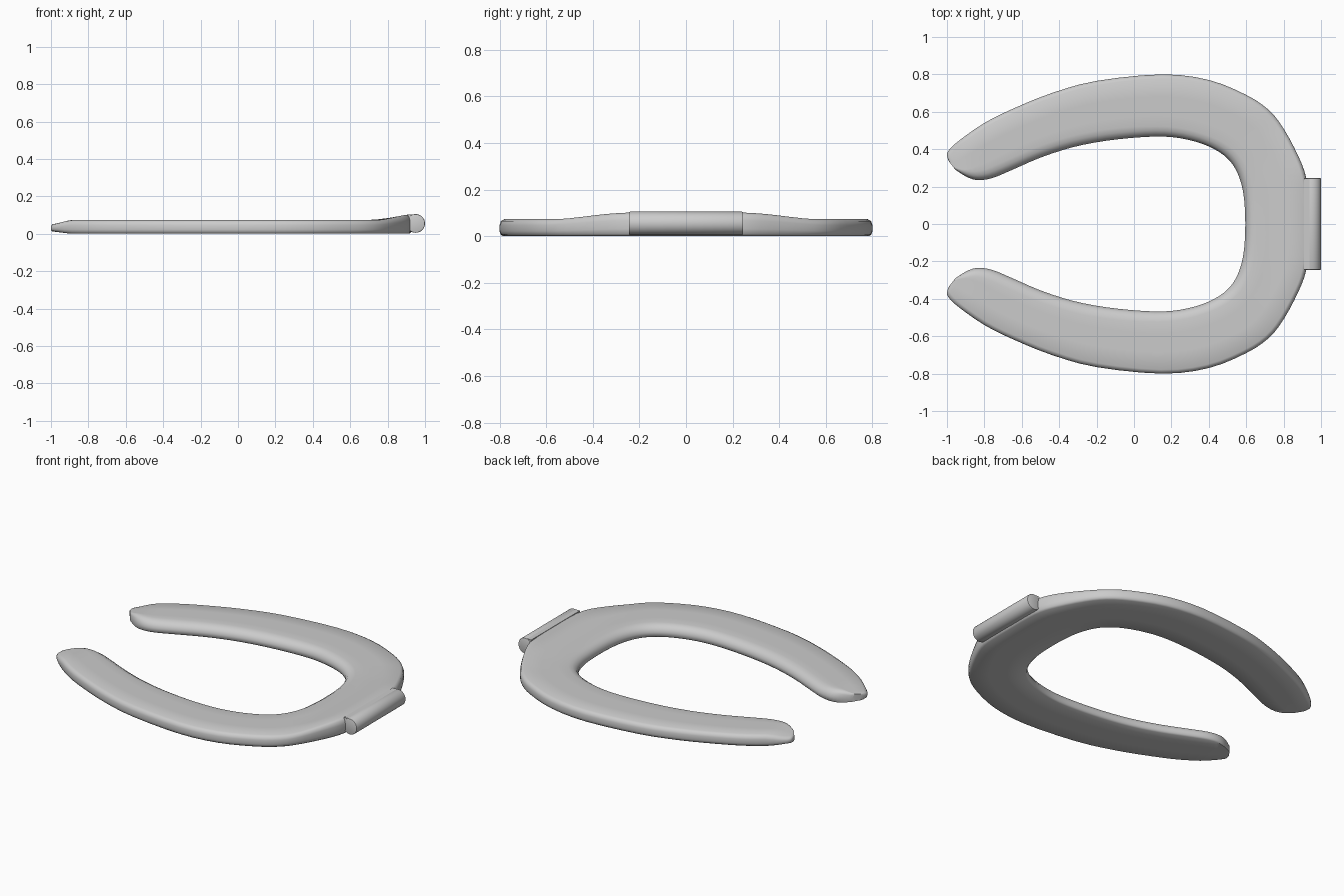
import bpy, bmesh, math
from mathutils import Vector

if "Cube" in bpy.data.objects:
    bpy.data.objects.remove(bpy.data.objects["Cube"], do_unlink=True)

# Single plastic colour
plastic = bpy.data.materials.new("grey plastic")
plastic.use_nodes = True
grey = (0.6, 0.6, 0.6, 1)
plastic.diffuse_color = grey
plastic.node_tree.nodes["Principled BSDF"].inputs["Base Color"].default_value = grey


def finish(name, bm, angle):
    """Turn a bmesh into a smooth shaded object."""
    bmesh.ops.recalc_face_normals(bm, faces=bm.faces)
    mesh = bpy.data.meshes.new(name)
    bm.to_mesh(mesh)
    bm.free()
    mesh.materials.append(plastic)
    obj = bpy.data.objects.new(name, mesh)
    bpy.context.collection.objects.link(obj)
    bpy.ops.object.select_all(action='DESELECT')
    obj.select_set(True)
    bpy.context.view_layer.objects.active = obj
    bpy.ops.object.shade_smooth_by_angle(angle=math.radians(angle))
    return obj


def smoothstep(low, high, value):
    t = min(max((value - low) / (high - low), 0), 1)
    return t * t * (3 - 2 * t)


def spline(points, steps):
    """Catmull-Rom curve through the points."""
    out = []
    for i in range(len(points) - 1):
        a, b, c, d = (points[min(max(i + k, 0), len(points) - 1)] for k in (-1, 0, 1, 2))
        for s in range(steps):
            t = s / steps
            out.append(0.5 * (2 * b + (c - a) * t + (2 * a - 5 * b + 4 * c - d) * t ** 2
                              + (3 * b - a - 3 * c + d) * t ** 3))
    return out + [points[-1]]


# Outer and inner rim of one arm, from the hinge centre to the tip
outer_half = [(.93, 0), (.93, .13), (.92, .25), (.88, .36), (.8, .51), (.72, .61), (.6, .69),
              (.4, .77), (.15, .8), (-.2, .765), (-.44, .7), (-.65, .615), (-.8, .54),
              (-.93, .45), (-.985, .4), (-1, .37), (-.99, .335)]
inner_half = [(.595, 0), (.59, .12), (.575, .21), (.545, .29), (.5, .35), (.43, .4), (.33, .44),
              (.2, .465), (.05, .465), (-.15, .445), (-.33, .41), (-.5, .355), (-.65, .29),
              (-.76, .245), (-.84, .235), (-.9, .255), (-.955, .29)]


def rim(half):
    points = [Vector(p) for p in half]
    mirrored = [Vector((p.x, -p.y)) for p in points[:0:-1]]
    return spline(mirrored + points, 3)


# Cross-section: inset from outer edge, or from inner edge, and height share
outer_edge = [(.015, 0), (.004, .1), (0, .3), (0, .65), (.006, .88), (.022, 1)]
inner_edge = [(.06, 1), (.035, .93), (.014, .76), (0, .45), (.003, .12), (.012, 0)]
middle = (.35, .65)


def section(outer, inner):
    width = (inner - outer).length
    across = (inner - outer).normalized()
    fit = min(1, width / .2)
    shape = [(d * fit, h) for d, h in outer_edge]
    shape += [(width * f, 1) for f in middle]
    shape += [(width - d * fit, h) for d, h in inner_edge]
    shape += [(width * f, 0) for f in reversed(middle)]
    points = []
    for d, h in shape:
        p = outer + across * d
        # Top swells toward the hinge and drops at the tip
        top = .073 + .03 * smoothstep(.74, .93, p.x)
        end = smoothstep(-.88, -1, p.x) if p.x < -.88 else 0
        low = .012 * end
        points.append((p.x, p.y, low + h * (top - .022 * end - low)))
    return points


# Open-front seat lofted along both rims
bm = bmesh.new()
rings = [[bm.verts.new(p) for p in section(o, i)]
         for o, i in zip(rim(outer_half), rim(inner_half))]
for ring, following in zip(rings, rings[1:]):
    for k in range(len(ring)):
        j = (k + 1) % len(ring)
        bm.faces.new((ring[k], ring[j], following[j], following[k]))
bm.faces.new(rings[0])
bm.faces.new(rings[-1])
finish("seat", bm, 50)

# Hinge barrel across the back
bm = bmesh.new()
bmesh.ops.create_cone(bm, cap_ends=True, segments=32, radius1=.05, radius2=.05, depth=.49)
rims = [e for e in bm.edges if abs(e.verts[0].co.z - e.verts[1].co.z) < .01]
bmesh.ops.bevel(bm, geom=rims, offset=.005, segments=2, affect='EDGES', profile=.5)
barrel = finish("hinge_barrel", bm, 40)
barrel.rotation_euler.x = math.pi / 2
barrel.location = (.95, 0, .055)

# Web joining the seat to the barrel
bm = bmesh.new()
bmesh.ops.create_cube(bm, size=1)
for v in bm.verts:
    top = .1035 if v.co.z > 0 else .02
    v.co = (.93 + v.co.x * .04, v.co.y * .485, top)
finish("hinge_web", bm, 30)
